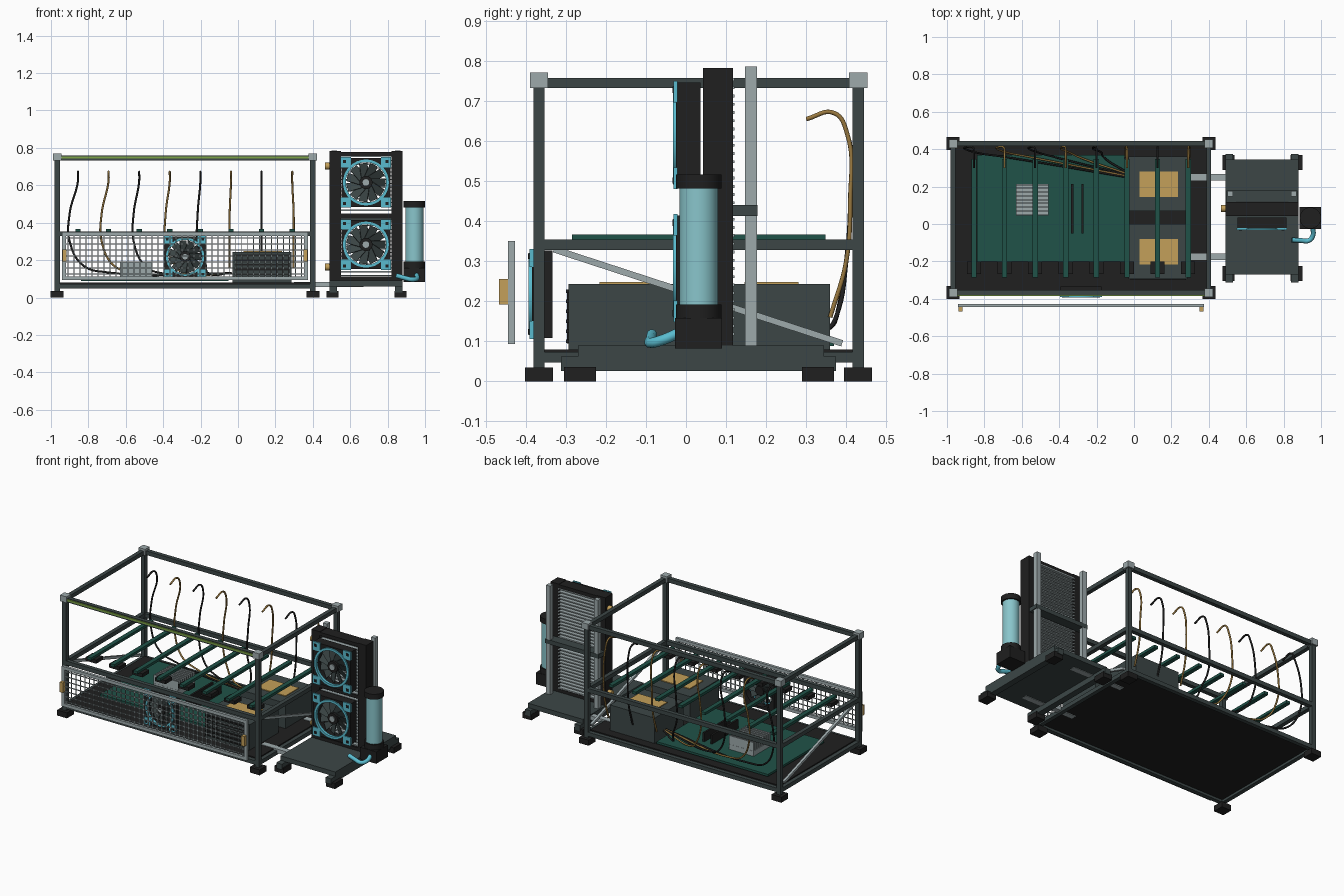
import bpy, bmesh, math
from mathutils import Matrix, Vector

cube = bpy.data.objects.get("Cube")
if cube:
    bpy.data.objects.remove(cube)


def material(name, r, g, b):
    m = bpy.data.materials.new(name)
    m.use_nodes = True
    m.diffuse_color = (r, g, b, 1)
    m.node_tree.nodes["Principled BSDF"].inputs["Base Color"].default_value = (r, g, b, 1)
    return m


SLATE = material("slate metal", .045, .062, .062)
BLACK = material("black plastic", .014, .014, .014)
GREY = material("light grey metal", .34, .40, .41)
GLASS = material("pale cyan glass", .25, .56, .60)
CYAN = material("bright cyan", .10, .50, .62)
GOLD = material("gold", .55, .35, .10)
GREEN = material("board green", .014, .085, .065)
LIME = material("lime strip", .20, .36, .06)
TAN = material("tan cable", .32, .19, .05)


def finish(bm, name, mat, smooth=False):
    bmesh.ops.recalc_face_normals(bm, faces=bm.faces)
    me = bpy.data.meshes.new(name)
    bm.to_mesh(me)
    bm.free()
    me.materials.append(mat)
    ob = bpy.data.objects.new(name, me)
    bpy.context.collection.objects.link(ob)
    if smooth:
        bpy.ops.object.select_all(action='DESELECT')
        ob.select_set(True)
        bpy.context.view_layer.objects.active = ob
        bpy.ops.object.shade_smooth_by_angle()
    return ob


def add_box(bm, x, y, z):
    """Box from three (low, high) ranges."""
    mid = Vector([(a + b) / 2 for a, b in (x, y, z)])
    size = [abs(b - a) for a, b in (x, y, z)]
    bmesh.ops.create_cube(bm, size=1, matrix=Matrix.Translation(mid) @ Matrix.Diagonal((*size, 1)))


def boxes(name, mat, ranges):
    bm = bmesh.new()
    for r in ranges:
        add_box(bm, *r)
    return finish(bm, name, mat)


def around(c, w):
    return (c - w / 2, c + w / 2)


def cylinder(name, mat, centre, radius, depth, axis='Z', sides=32):
    turn = {'X': Matrix.Rotation(math.pi / 2, 4, 'Y'), 'Y': Matrix.Rotation(math.pi / 2, 4, 'X'),
            'Z': Matrix.Identity(4)}[axis]
    bm = bmesh.new()
    bmesh.ops.create_cone(bm, cap_ends=True, segments=sides, radius1=radius, radius2=radius,
                          depth=depth, matrix=Matrix.Translation(centre) @ turn)
    return finish(bm, name, mat, True)


def tube(name, mat, points, radius):
    cu = bpy.data.curves.new(name, 'CURVE')
    cu.dimensions = '3D'
    cu.bevel_depth, cu.bevel_resolution, cu.resolution_u = radius, 2, 8
    cu.use_fill_caps = True
    sp = cu.splines.new('BEZIER')
    sp.bezier_points.add(len(points) - 1)
    for bp, p in zip(sp.bezier_points, points):
        bp.co = p
        bp.handle_left_type = bp.handle_right_type = 'AUTO'
    cu.materials.append(mat)
    ob = bpy.data.objects.new(name, cu)
    bpy.context.collection.objects.link(ob)
    return ob


def ring(name, mat, cx, cz, y0, y1, inner, outer, square=False):
    """Ring facing -y; the outer edge may be square."""
    bm, n, loops = bmesh.new(), 32, []
    for r, y, sq in ((inner, y0, 0), (outer, y0, square), (outer, y1, square), (inner, y1, 0)):
        loop = []
        for i in range(n):
            c, s = math.cos(math.tau * i / n), math.sin(math.tau * i / n)
            k = r / max(abs(c), abs(s)) if sq else r
            loop.append(bm.verts.new((cx + c * k, y, cz + s * k)))
        loops.append(loop)
    for j in range(4):
        a, b = loops[j], loops[(j + 1) % 4]
        for i in range(n):
            bm.faces.new((a[i], a[(i + 1) % n], b[(i + 1) % n], b[i]))
    return finish(bm, name, mat, True)


def fan(name, cx, cz, size, y0, y1):
    h = size / 2
    ring(name + "_shroud", BLACK, cx, cz, y0, y1, h * .86, h * .97, True)
    ring(name + "_rim", CYAN, cx, cz, y0 - .008, y0 + .01, h * .80, h * .91)
    boxes(name + "_corners", CYAN, [(around(cx + sx * h * .8, h * .4), (y0 - .006, y0 + .004),
                                     around(cz + sz * h * .8, h * .4))
                                    for sx in (-1, 1) for sz in (-1, 1)])
    boxes(name + "_screws", BLACK, [(around(cx + sx * h * .84, h * .12), (y0 - .009, y0),
                                     around(cz + sz * h * .84, h * .12))
                                    for sx in (-1, 1) for sz in (-1, 1)])
    # pitched blades
    bm, count = bmesh.new(), 11
    for i in range(count):
        m = (Matrix.Translation((cx, (y0 + y1) / 2, cz)) @ Matrix.Rotation(math.tau * i / count, 4, 'Y')
             @ Matrix.Translation((h * .48, 0, 0)) @ Matrix.Rotation(.5, 4, 'X')
             @ Matrix.Diagonal((h * .58, .004, h * .36, 1)))
        bmesh.ops.create_cube(bm, size=1, matrix=m)
    finish(bm, name + "_blades", SLATE)
    cylinder(name + "_hub", BLACK, (cx, (y0 + y1) / 2, cz), h * .26, (y1 - y0) * .8, 'Y')
    cylinder(name + "_hub_cap", GREY, (cx, y0 + .004, cz), h * .13, .008, 'Y')


# Open frame
XL, XR, YF, YB, W = -.967, .40, -.367, .43, .028
corners = [(x, y) for x in (XL, XR) for y in (YF, YB)]
boxes("frame_posts", SLATE, [(around(x, W), around(y, W), (.03, .74)) for x, y in corners])
boxes("frame_feet", BLACK, [(around(x, .07), around(y, .07), (0, .035)) for x, y in corners])
boxes("frame_corner_blocks", GREY, [(around(x, .046), around(y, .046), (.732, .771)) for x, y in corners])
for level, z in (("bottom", .06), ("middle", .341), ("top", .745)):
    boxes(level + "_rails", SLATE,
          [((XL, XR), around(y, W - .002), around(z, W - .002)) for y in (YF, YB)]
          + [(around(x, W - .002), (YF, YB), around(z, W - .002)) for x in (XL, XR)])
boxes("light_strip", LIME, [((-.945, .378), (-.386, -.379), (.742, .754))])
boxes("base_plate", BLACK, [((-.955, .388), (-.355, .418), (.062, .08))])

# Diagonal end braces
bm = bmesh.new()
a, b = Vector((0, -.33, .33)), Vector((0, .39, .095))
for x in (XL, XR):
    m = (Matrix.Translation((a + b) / 2 + Vector((x, 0, 0)))
         @ Matrix.Rotation(math.atan2(b.z - a.z, b.y - a.y), 4, 'X') @ Matrix.Diagonal((.016, (b - a).length, .016, 1)))
    bmesh.ops.create_cube(bm, size=1, matrix=m)
finish(bm, "end_braces", GREY)

# Detached front mesh panel
PX, PZ, PY = (-.94, .374), (.093, .35), (-.445, -.427)
boxes("panel_frame", GREY, [(PX, PY, around(z, .02)) for z in (PZ[0] + .01, PZ[1] - .01)]
      + [(around(x, .02), PY, PZ) for x in (PX[0] + .01, PX[1] - .01)])
boxes("panel_mesh", GREY, [(around(PX[0] + .032 * i, .005), around(-.436, .005), PZ) for i in range(1, 41)]
      + [(PX, around(-.436, .005), around(PZ[0] + .032 * i, .005)) for i in range(1, 8)])
boxes("panel_handles", GOLD, [(around(x, .022), (-.467, -.445), (.192, .256)) for x in (-.927, .361)])
fan("case_fan", -.283, .218, .225, -.385, -.333)

# Main board with cooler and memory
boxes("main_board", GREEN, [((-.84, -.05), (-.2, .37), (.088, .102))])
boxes("cooler_base", GREY, [((-.63, -.456), (.045, .215), (.102, .135))])
boxes("cooler_fins", GREY, [((-.63, -.456), around(.05 + .02 * i, .008), (.13, .19)) for i in range(9)])
boxes("memory_sticks", BLACK, [(around(x, .012), (-.05, .215), (.1, .16)) for x in (-.33, -.275)])

# Expansion boards and their connectors
bars = [-.856 + .1637 * i for i in range(8)]
boxes("expansion_boards", GREEN, [(around(x, .028), (-.285, .348), (.35, .367)) for x in bars])
boxes("board_connectors", BLACK, [(around(x, .075), (-.267, -.2), (.329, .352)) for x in bars])

# Power supplies
for name, y0, y1 in (("front_power_supply", -.293, 0), ("back_power_supply", .07, .36)):
    boxes(name, SLATE, [((-.03, .287), (y0, y1), (.08, .243))])
    boxes(name + "_label", GOLD, [((.03, .235), around((y0 + y1) / 2 - .002, .135), (.24, .248))])
boxes("supply_grille", BLACK, [((-.02, .277), (-.3, -.29), around(.1 + .025 * i, .009)) for i in range(6)]
      + [(around(-.01 + .031 * i, .006), (-.297, -.29), (.095, .23)) for i in range(10)])

# Hanging cables, alternating colours
for i, x in enumerate(bars):
    bow = x + .045 * (x - .12)
    path = [(x, .30, .655), (x, .37, .67), (x, .402, .62), (bow, .41, .45), (bow, .40, .30)]
    if x < -.05:
        path += [(x + .03, .378, .17), (x + .18 * min(1, -x), .36, .135),
                 (-.035, .25 + .006 * i, .13)]
    else:
        path += [(bow, .36, .16)]
    tube("cable_%d" % (i + 1), TAN if i % 2 else BLACK, path, .0055)

# Cooling stand
boxes("stand_plate", SLATE, [((.49, .88), (-.27, .345), (.06, .09))])
boxes("stand_rails", SLATE, [(around(x, .04), (-.312, .375), (.026, .062)) for x in (.51, .86)])
boxes("stand_feet", BLACK, [(around(x, .064), around(y, .08), (0, .036)) for x in (.505, .87) for y in (-.265, .33)])
boxes("link_arms", GREY, [((.3, .67), around(y, .036), (.057, .083)) for y in (-.175, .25)])

# Radiator
RY = (.0425, .1175)
boxes("radiator_frame", BLACK, [((.49, .55), RY, (.09, .782)), ((.82, .88), RY, (.09, .782))]
      + [((.54, .83), RY, around(z, .022)) for z in (.1, .435, .768)])
boxes("radiator_slats", GREY, [((.545, .825), (.05, .121), around(.118 + .0205 * i, .007)) for i in range(32)])
boxes("radiator_posts", GREY, [(around(x, .03), (.147, .177), (.09, .786)) for x in (.515, .855)])
boxes("post_crossbar", SLATE, [((.495, .875), (.117, .178), (.413, .44))])
fan("upper_fan", .684, .615, .27, -.025, .036)
fan("lower_fan", .684, .283, .27, -.025, .036)
for name, z in (("upper_fitting", .703), ("lower_fitting", .163)):
    cylinder(name, GOLD, (.479, .083, z), .018, .03, 'X', 16)

# Reservoir, pump and hose
RX, RYC = .943, .032
cylinder("reservoir_glass", GLASS, (RX, RYC, .337), .048, .3)
cylinder("reservoir_top_cap", BLACK, (RX, RYC, .499), .057, .034)
cylinder("reservoir_bottom_cap", BLACK, (RX, RYC, .174), .057, .036)
boxes("pump_block", BLACK, [((.885, 1), (-.027, .09), (.082, .158))])
tube("coolant_hose", CYAN, [(.955, -.02, .12), (.957, -.06, .103), (.935, -.088, .096),
                            (.89, -.088, .105), (.845, -.085, .118)], .013)
